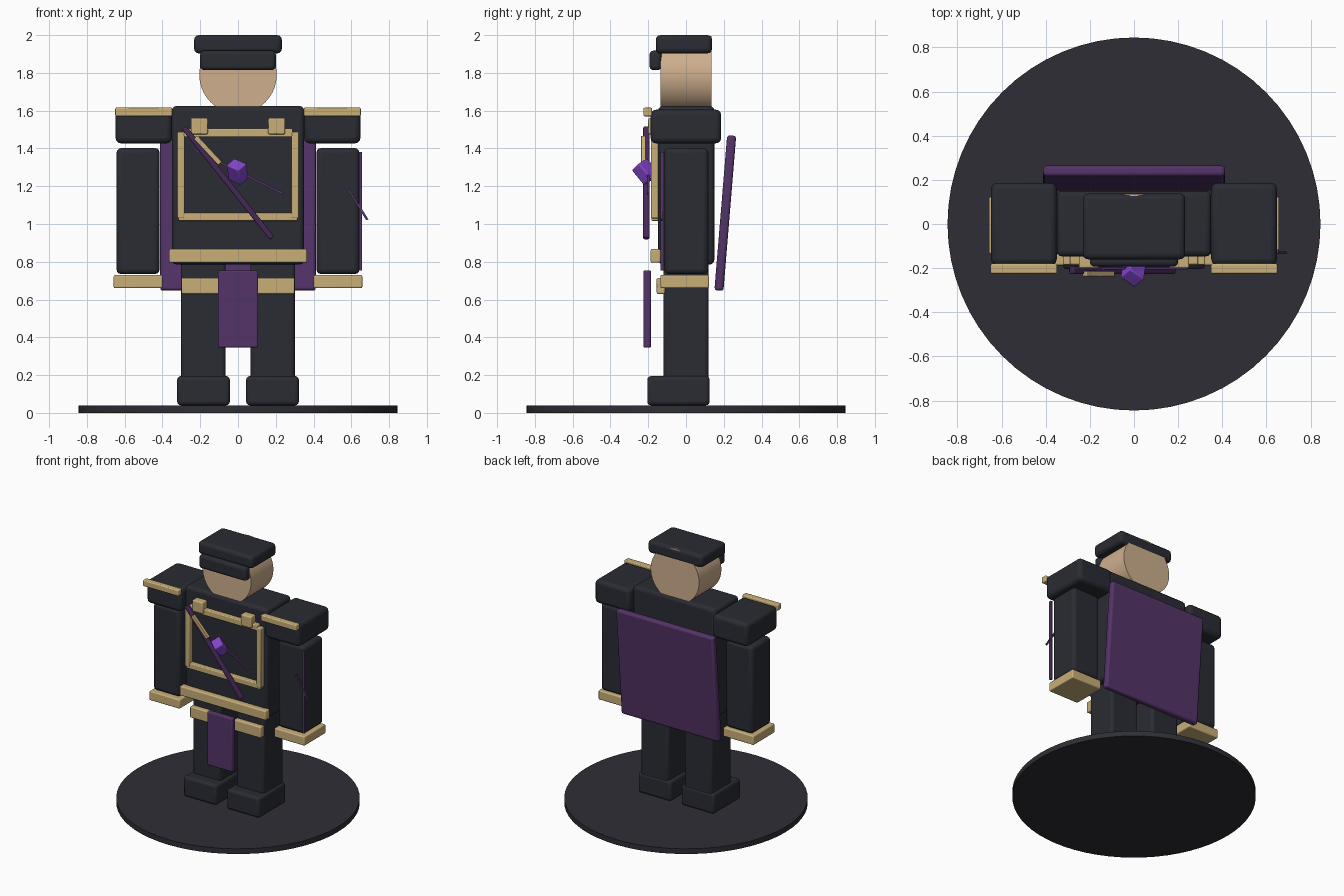
import bpy, math
from mathutils import Vector, Matrix

if "Cube" in bpy.data.objects:
    bpy.data.objects.remove(bpy.data.objects["Cube"])


def material(name, rgb):
    m = bpy.data.materials.new(name)
    m.diffuse_color = (*rgb, 1)
    m.use_nodes = True
    m.node_tree.nodes["Principled BSDF"].inputs["Base Color"].default_value = m.diffuse_color
    return m


CLOTH = material("dark_cloth", (0.023, 0.025, 0.033))
STAND = material("dark_stand", (0.027, 0.027, 0.036))
GOLD = material("pale_gold", (0.58, 0.43, 0.19))
SKIN = material("skin", (0.62, 0.43, 0.27))
PURPLE = material("purple", (0.088, 0.033, 0.14))
DEEP = material("deep_purple", (0.06, 0.02, 0.095))
VIOLET = material("bright_violet", (0.23, 0.06, 0.60))


def finish(ob, name, mat, bevel=0.0):
    ob.name = name
    ob.data.materials.append(mat)
    if bevel:
        b = ob.modifiers.new("bevel", 'BEVEL')
        b.width, b.segments = bevel, 3
    bpy.ops.object.shade_smooth_by_angle(angle=math.radians(35))
    return ob


def box(name, x, y, z, mat, bevel=0.01):
    """Rounded box from (min, max) ranges on each axis."""
    bpy.ops.mesh.primitive_cube_add(size=1)
    ob = bpy.context.object
    size = Vector([r[1] - r[0] for r in (x, y, z)])
    ob.data.transform(Matrix.Diagonal(size.to_4d()))
    ob.location = [(r[0] + r[1]) / 2 for r in (x, y, z)]
    return finish(ob, name, mat, bevel)


def pair(name, x, y, z, mat, bevel=0.01):
    """The same box on both sides of the body."""
    box("right_" + name, x, y, z, mat, bevel)
    box("left_" + name, (-x[1], -x[0]), y, z, mat, bevel)


def bar(name, a, b, width, depth, mat, bevel=0.0):
    """Flat bar in the xz plane running from a to b."""
    a, b = Vector(a), Vector(b)
    d, h = b - a, (b - a).length / 2
    ob = box(name, (-width / 2, width / 2), (-depth / 2, depth / 2), (-h, h), mat, bevel)
    ob.location = (a + b) / 2
    ob.rotation_euler = (0, math.atan2(d.x, d.z), 0)
    return ob


def cylinder(name, radius, depth, loc, mat, rot=(0, 0, 0)):
    bpy.ops.mesh.primitive_cylinder_add(vertices=64, radius=radius, depth=depth,
                                        location=loc, rotation=rot)
    return finish(bpy.context.object, name, mat)


# Stand
cylinder("stand", 0.845, 0.04, (0, 0, 0.02), STAND)

# Legs and boots
pair("boot", (0.043, 0.322), (-0.205, 0.125), (0.04, 0.195), CLOTH, 0.02)
pair("leg", (0.065, 0.302), (-0.12, 0.12), (0.15, 0.8), CLOTH, 0.02)
pair("thigh_trim", (0.07, 0.30), (-0.155, -0.11), (0.63, 0.715), GOLD, 0.008)

# Torso with belt and loincloth
box("torso", (-0.35, 0.35), (-0.147, 0.15), (0.785, 1.625), CLOTH, 0.025)
box("belt", (-0.365, 0.365), (-0.187, -0.135), (0.795, 0.867), GOLD, 0.008)
box("loincloth", (-0.107, 0.107), (-0.225, -0.185), (0.345, 0.755), PURPLE, 0.01)

# Chest frame and collar studs
pair("chest_frame_side", (0.283, 0.322), (-0.185, -0.14), (1.03, 1.487), GOLD, 0.006)
box("chest_frame_top", (-0.29, 0.29), (-0.183, -0.14), (1.46, 1.505), GOLD, 0.006)
box("chest_frame_bottom", (-0.315, 0.315), (-0.183, -0.14), (1.017, 1.06), GOLD, 0.006)
pair("collar_stud", (0.16, 0.25), (-0.2, -0.14), (1.475, 1.562), GOLD, 0.008)

# Arms, cuffs and shoulder pads
pair("arm", (0.415, 0.643), (-0.115, 0.118), (0.735, 1.402), CLOTH, 0.025)
pair("cuff", (0.40, 0.658), (-0.135, 0.122), (0.66, 0.73), GOLD, 0.008)
pair("shoulder_pad", (0.35, 0.648), (-0.187, 0.186), (1.427, 1.605), CLOTH, 0.028)
pair("shoulder_trim", (0.348, 0.65), (-0.225, -0.18), (1.57, 1.616), GOLD, 0.007)

# Head, cap and visor
cylinder("head", 0.205, 0.27, (0, 0, 1.79), SKIN, (math.pi / 2, 0, 0))
box("cap", (-0.232, 0.232), (-0.16, 0.138), (1.903, 2.0), CLOTH, 0.025)
box("visor", (-0.2, 0.2), (-0.193, -0.13), (1.815, 1.918), CLOTH, 0.02)

# Slanted cape
cape = box("cape", (-0.412, 0.412), (-0.024, 0.024), (-0.412, 0.412), PURPLE, 0.015)
cape.location = (0, 0.208, 1.058)
cape.rotation_euler = (math.radians(-4.7), 0, 0)

# Staff across the chest with gold grip, thin strand and gem
bar("staff", (-0.285, -0.21, 1.51), (0.18, -0.21, 0.925), 0.03, 0.033, DEEP, 0.008)
bar("staff_grip", (-0.225, -0.226, 1.46), (-0.095, -0.226, 1.32), 0.026, 0.025, GOLD, 0.004)
bar("strand", (-0.235, -0.2, 1.395), (0.24, -0.2, 1.16), 0.012, 0.012, PURPLE)
gem = box("gem", (-0.043, 0.043), (-0.035, 0.035), (-0.052, 0.052), VIOLET, 0.008)
gem.location = (-0.003, -0.214, 1.277)
gem.rotation_euler = (math.radians(35), math.radians(20), math.radians(-35))

# Thin rods beside the right arm
bar("arm_rod", (0.648, -0.125, 0.755), (0.648, -0.125, 1.38), 0.015, 0.018, PURPLE)
bar("arm_rod_cross", (0.583, -0.13, 1.185), (0.685, -0.13, 1.022), 0.012, 0.012, PURPLE)
